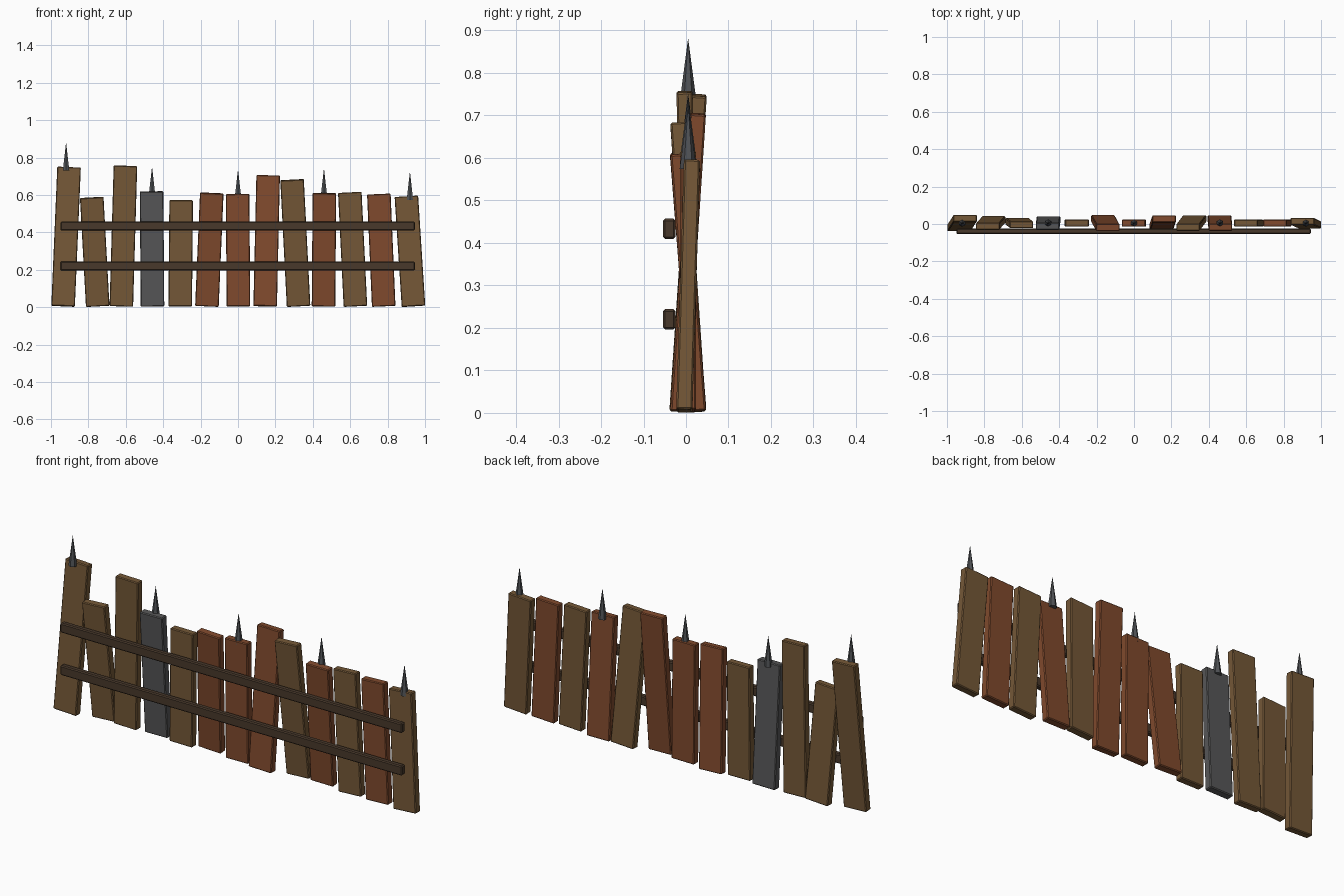
import bpy
import bmesh
import math
from mathutils import Matrix

if "Cube" in bpy.data.objects:
    bpy.data.objects.remove(bpy.data.objects["Cube"])


def material(name, rgb):
    m = bpy.data.materials.new(name)
    m.diffuse_color = (*rgb, 1.0)
    m.use_nodes = True
    m.node_tree.nodes["Principled BSDF"].inputs["Base Color"].default_value = m.diffuse_color
    return m


BROWN = material("weathered brown wood", (0.175, 0.097, 0.038))
RUST = material("rusty red wood", (0.215, 0.068, 0.026))
GREY = material("grey metal plank", (0.095, 0.095, 0.097))
RAIL = material("dark rail wood", (0.065, 0.040, 0.024))
STEEL = material("spike steel", (0.080, 0.085, 0.092))


def finish(bm, name, mat):
    mesh = bpy.data.meshes.new(name)
    bm.to_mesh(mesh)
    bm.free()
    mesh.materials.append(mat)
    obj = bpy.data.objects.new(name, mesh)
    bpy.context.collection.objects.link(obj)
    return obj


def box(name, size, matrix, mat, bevel):
    bm = bmesh.new()
    bmesh.ops.create_cube(bm, size=1, matrix=Matrix.Diagonal((*size, 1)))
    bmesh.ops.bevel(bm, geom=bm.edges[:], offset=bevel, segments=1, affect='EDGES')
    bm.transform(matrix)
    return finish(bm, name, mat)


MID_Y = 0.005
STEP = 0.1532

# Planks: top height, sideways lean, backward lean (bottom to top), material
planks = [
    (0.750, 0.032, 0.050, BROWN),
    (0.588, -0.032, -0.036, BROWN),
    (0.757, 0.022, -0.017, BROWN),
    (0.620, -0.005, -0.035, GREY),
    (0.573, 0.005, 0.000, BROWN),
    (0.612, 0.026, -0.048, RUST),
    (0.606, -0.005, 0.000, RUST),
    (0.706, 0.016, 0.046, RUST),
    (0.683, -0.035, -0.046, BROWN),
    (0.611, 0.005, -0.046, RUST),
    (0.615, -0.030, 0.000, BROWN),
    (0.606, -0.026, 0.000, RUST),
    (0.594, -0.038, 0.018, BROWN),
]
for i, (top, dx, dy, mat) in enumerate(planks):
    x = (i - 6) * STEP
    h = top - 0.005
    m = (Matrix.Translation((x, MID_Y, 0.004 + h / 2))
         @ Matrix.Rotation(math.atan2(dx, h), 4, 'Y')
         @ Matrix.Rotation(-math.atan2(dy, h), 4, 'X'))
    box(f"plank_{i + 1}", (0.126, 0.038, h), m, mat, 0.004)

    # Upright spike on every third plank
    if i % 3 == 0:
        bm = bmesh.new()
        bmesh.ops.create_cone(
            bm, cap_ends=True, segments=6, radius1=0.02, radius2=0, depth=0.152,
            matrix=Matrix.Translation((x, MID_Y, top + 0.056)))
        finish(bm, f"spike_{i // 3 + 1}", STEEL)

# Two horizontal rails on the front
for name, z in (("lower_rail", 0.22), ("upper_rail", 0.433)):
    box(name, (1.894, 0.029, 0.048), Matrix.Translation((-0.002, -0.0395, z)), RAIL, 0.005)
